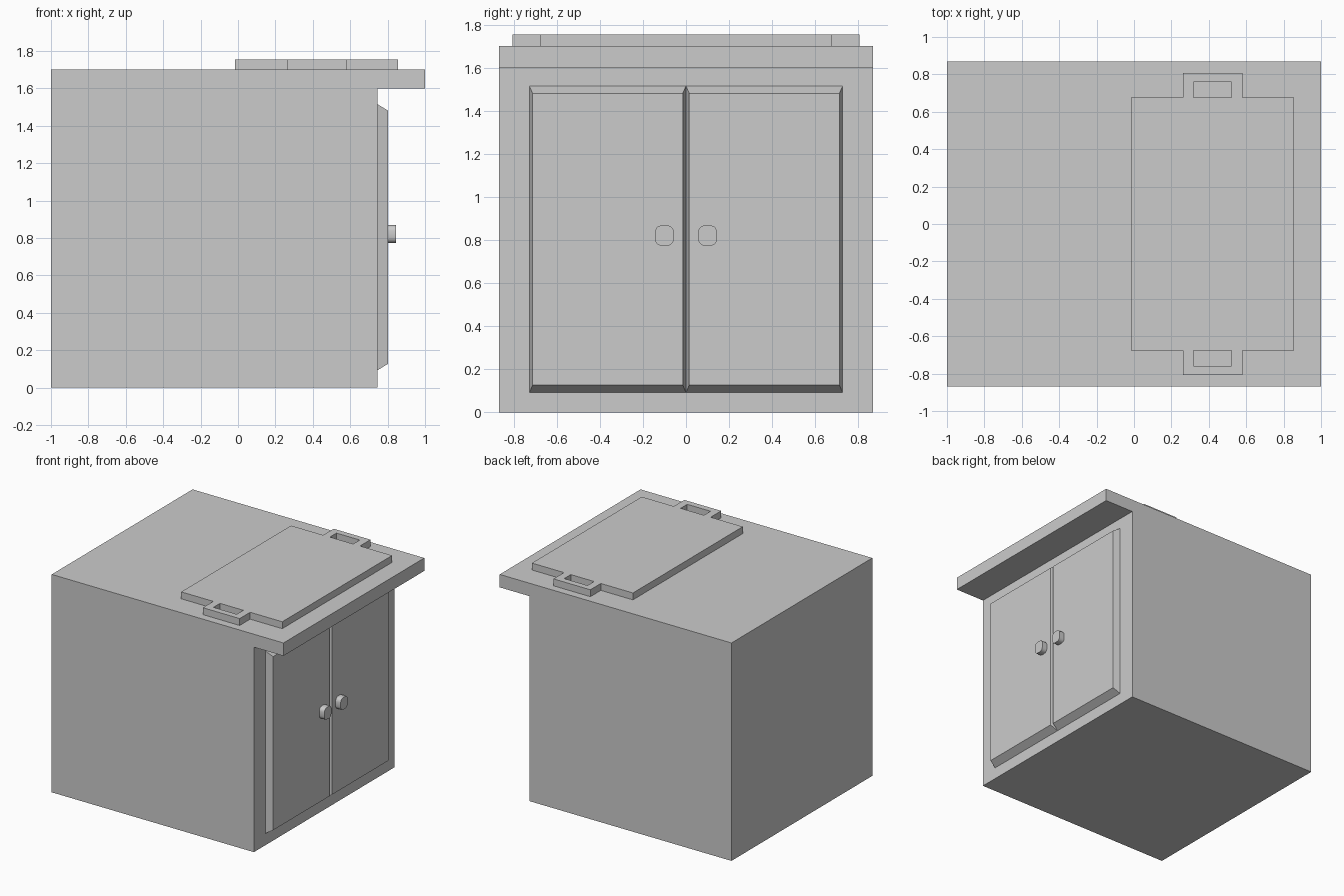
import bpy, bmesh, math
from mathutils import Vector

if "Cube" in bpy.data.objects:
    bpy.data.objects.remove(bpy.data.objects["Cube"])


def finish(name, bm):
    bmesh.ops.recalc_face_normals(bm, faces=bm.faces)
    mesh = bpy.data.meshes.new(name)
    bm.to_mesh(mesh)
    bm.free()
    obj = bpy.data.objects.new(name, mesh)
    bpy.context.collection.objects.link(obj)
    return obj


def prism(name, profile, direction):
    """Extrude a closed planar profile along a direction."""
    bm = bmesh.new()
    face = bm.faces.new([bm.verts.new(p) for p in profile])
    ext = bmesh.ops.extrude_face_region(bm, geom=[face], use_keep_orig=True)
    moved = [g for g in ext["geom"] if isinstance(g, bmesh.types.BMVert)]
    bmesh.ops.translate(bm, verts=moved, vec=Vector(direction))
    return finish(name, bm)


# Cabinet body with the top overhanging the doors
HALF = 0.868
side = [(-1, 0), (0.745, 0), (0.745, 1.599), (1, 1.599), (1, 1.7), (-1, 1.7)]
prism("cabinet_body", [(x, -HALF, z) for x, z in side], (0, 2 * HALF, 0))


# Raised door panels with sloped edges
def door(name, s):
    bm = bmesh.new()
    loops = []
    for x, y0, y1, z0, z1 in ((0.745, 0, 0.727, 0.092, 1.515),
                              (0.802, 0.015, 0.712, 0.127, 1.481)):
        loops.append([bm.verts.new((x, s * y, z)) for y, z in
                      ((y0, z0), (y1, z0), (y1, z1), (y0, z1))])
    back, front = loops
    bm.faces.new(back)
    bm.faces.new(front)
    for i in range(4):
        j = (i + 1) % 4
        bm.faces.new((back[i], back[j], front[j], front[i]))
    finish(name, bm)


# Rounded-square door knobs
def knob(name, s):
    hw, hh, r, steps = 0.0435, 0.0475, 0.03, 3
    pts = []
    for q, (sy, sz) in enumerate(((1, 1), (-1, 1), (-1, -1), (1, -1))):
        for k in range(steps + 1):
            a = math.pi / 2 * (q + k / steps)
            pts.append((0.802, s * 0.1 + sy * (hw - r) + r * math.cos(a),
                        0.821 + sz * (hh - r) + r * math.sin(a)))
    obj = prism(name, pts, (0.044, 0, 0))
    bpy.ops.object.select_all(action='DESELECT')
    obj.select_set(True)
    bpy.context.view_layer.objects.active = obj
    bpy.ops.object.shade_smooth_by_angle(angle=math.radians(40))


for label, s in (("left", -1), ("right", 1)):
    door(label + "_door", s)
    knob(label + "_knob", s)

# Tray on top: flat outline with two slotted handles
half = [(0.856, 0.677), (0.579, 0.677), (0.579, 0.806),
        (0.261, 0.806), (0.261, 0.677), (-0.016, 0.677)]
outline = half + [(x, -y) for x, y in reversed(half)]
slot = [(0.319, 0.677), (0.52, 0.677), (0.52, 0.758), (0.319, 0.758)]
curve = bpy.data.curves.new("tray", 'CURVE')
curve.dimensions = '2D'
curve.fill_mode = 'BOTH'
curve.extrude = 0.027
for pts in (outline, slot, [(x, -y) for x, y in slot]):
    spline = curve.splines.new('POLY')
    spline.points.add(len(pts) - 1)
    for p, (x, y) in zip(spline.points, pts):
        p.co = (x, y, 0, 1)
    spline.use_cyclic_u = True
tray = bpy.data.objects.new("tray", curve)
tray.location.z = 1.727
bpy.context.collection.objects.link(tray)
bpy.ops.object.select_all(action='DESELECT')
tray.select_set(True)
bpy.context.view_layer.objects.active = tray
bpy.ops.object.convert(target='MESH')
bpy.ops.object.shade_flat()
